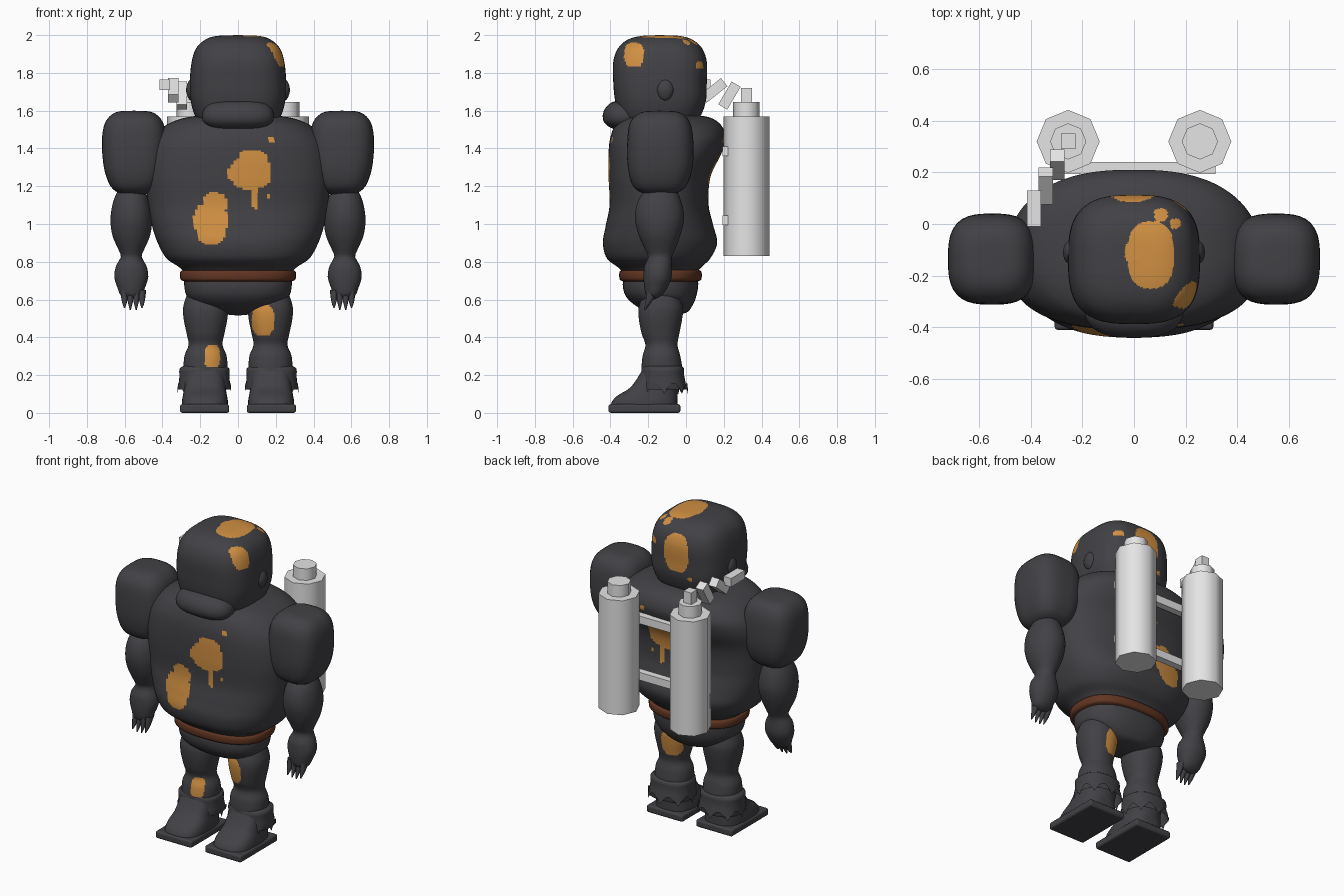
import bpy, bmesh, math
from mathutils import Vector

if "Cube" in bpy.data.objects:
    bpy.data.objects.remove(bpy.data.objects["Cube"], do_unlink=True)


def material(name, colour):
    mat = bpy.data.materials.new(name)
    mat.use_nodes = True
    mat.diffuse_color = (*colour, 1)
    mat.node_tree.nodes["Principled BSDF"].inputs["Base Color"].default_value = (*colour, 1)
    return mat


CHARCOAL = material("charcoal", (0.054, 0.052, 0.059))
ORANGE = material("orange_patch", (0.64, 0.28, 0.055))
BROWN = material("brown_leather", (0.12, 0.036, 0.016))
STEEL = material("pale_steel", (0.78, 0.78, 0.78))


def finish(obj, name, mat, angle):
    obj.name = name
    obj.data.name = name
    obj.data.materials.append(mat)
    bpy.ops.object.select_all(action='DESELECT')
    obj.select_set(True)
    bpy.context.view_layer.objects.active = obj
    bpy.ops.object.shade_smooth_by_angle(angle=math.radians(angle))
    return obj


def smooth_rings(rings, step):
    """Resample (z, half width, front y, back y) rings along a smooth curve."""
    pts = [Vector(r) for r in rings]
    t = [0.0]
    for a, b in zip(pts, pts[1:]):
        t.append(t[-1] + (b - a).length)
    last = len(pts) - 1
    tan = []
    for i in range(len(pts)):
        a, b = max(i - 1, 0), min(i + 1, last)
        tan.append((pts[b] - pts[a]) / (t[b] - t[a]))
    out = []
    for i in range(last):
        span = t[i + 1] - t[i]
        count = max(2, math.ceil(span / step))
        for k in range(count):
            u = k / count
            h = u * u * (3 - 2 * u)
            out.append(pts[i] * (1 - h) + pts[i + 1] * h
                       + tan[i] * span * u * (1 - u) ** 2
                       - tan[i + 1] * span * u * u * (1 - u))
    return out + [pts[-1]]


def loft(name, rings, cx=0.0, power=2.5, segs=48, step=0.03, mat=CHARCOAL,
         patches=(), ragged=0.0):
    bm = bmesh.new()
    rows = []
    for n, (z, rx, y0, y1) in enumerate(smooth_rings(rings, step)):
        rx, ry, cy = max(rx, 0), max((y1 - y0) / 2, 0), (y0 + y1) / 2
        row = []
        for i in range(segs):
            a = math.tau * i / segs
            c, s = math.cos(a), math.sin(a)
            k = (abs(c) ** power + abs(s) ** power) ** (-1 / power)
            lift = ragged * abs(math.sin(a * 4)) if n == 0 else 0
            row.append(bm.verts.new((cx + rx * c * k, cy + ry * s * k, z + lift)))
        rows.append(row)
    for a, b in zip(rows, rows[1:]):
        for i in range(segs):
            j = (i + 1) % segs
            bm.faces.new((a[i], a[j], b[j], b[i]))
    bmesh.ops.remove_doubles(bm, verts=bm.verts, dist=0.0002)
    bmesh.ops.recalc_face_normals(bm, faces=bm.faces)
    # Worn patches: rounded spots projected along one axis (side 0 = both ways)
    bm.normal_update()
    for f in bm.faces:
        p = f.calc_center_median()
        for axis, side, u, v, ru, rv in patches:
            facing = f.normal[axis] * side if side else abs(f.normal[axis])
            pu, pv = [p[k] for k in range(3) if k != axis]
            if facing > 0.1 and abs((pu - u) / ru) ** 2.6 + abs((pv - v) / rv) ** 2.6 < 1:
                f.material_index = 1
    mesh = bpy.data.meshes.new(name)
    bm.to_mesh(mesh)
    bm.free()
    obj = bpy.data.objects.new(name, mesh)
    bpy.context.collection.objects.link(obj)
    finish(obj, name, mat, 60)
    if patches:
        mesh.materials.append(ORANGE)
    return obj


def box(name, centre, size, mat, tilt=0.0, bevel=0.0):
    bpy.ops.mesh.primitive_cube_add(size=1, location=centre, rotation=(tilt, 0, 0))
    obj = bpy.context.object
    obj.scale = size
    bpy.ops.object.transform_apply(location=False, rotation=False, scale=True)
    if bevel:
        mod = obj.modifiers.new("rounded", 'BEVEL')
        mod.width, mod.segments = bevel, 3
    return finish(obj, name, mat, 40)


def cylinder(name, x, y, z0, z1, radius):
    bpy.ops.mesh.primitive_cylinder_add(vertices=8, radius=radius, depth=z1 - z0,
                                        location=(x, y, (z0 + z1) / 2))
    return finish(bpy.context.object, name, STEEL, 50)


X, Y, Z = range(3)

# Torso with paint splashes showing front and back
loft("torso", [(.73, .27, -.32, .05), (.77, .31, -.36, .08), (.82, .38, -.42, .13),
               (.9, .425, -.44, .165), (.99, .455, -.425, .145), (1.1, .475, -.405, .12),
               (1.25, .49, -.41, .13), (1.38, .485, -.41, .19), (1.46, .45, -.4, .21),
               (1.53, .37, -.37, .18), (1.57, .24, -.3, .1), (1.58, 0, -.13, -.13)],
     segs=190, step=0.012,
     patches=[(Y, 0, .07, 1.27, .11, .085), (Y, 0, .075, 1.34, .075, .055),
              (Y, 0, -.03, 1.265, .035, .03), (Y, 0, .092, 1.15, .02, .07),
              (Y, 0, .175, 1.445, .02, .016), (Y, 0, .16, 1.145, .014, .014),
              (Y, 0, -.145, 1.02, .09, .09), (Y, 0, -.125, 1.1, .065, .065),
              (Y, 0, -.14, .95, .07, .06)])

# Head, muzzle and ears
loft("head", [(1.48, 0, -.15, -.15), (1.5, .15, -.3, 0), (1.56, .22, -.35, .07),
              (1.65, .25, -.375, .105), (1.75, .255, -.385, .11), (1.86, .245, -.385, .11),
              (1.93, .222, -.36, .085), (1.975, .175, -.31, .035),
              (1.995, .115, -.24, -.03), (2, 0, -.14, -.14)],
     power=3, segs=160, step=0.01,
     patches=[(Z, 1, .065, -.12, .09, .13), (Z, 1, -.01, -.11, .025, .04),
              (Z, 1, .105, .035, .026, .026), (Z, 1, .16, 0, .02, .02),
              (X, 1, -.275, 1.895, .052, .066), (Y, 1, -.005, 1.81, .085, .12),
              (Y, 1, -.1, 1.66, .014, .014), (Y, 1, .18, 1.84, .025, .02)])
loft("muzzle", [(1.495, 0, -.33, -.33), (1.51, .14, -.4, -.26), (1.55, .188, -.44, -.22),
                (1.6, .185, -.435, -.22), (1.64, .14, -.4, -.25), (1.655, 0, -.34, -.34)])

# Pelvis and belt
loft("pelvis", [(.515, 0, -.1, -.1), (.53, .12, -.19, 0), (.57, .22, -.27, .035),
                (.62, .272, -.32, .055), (.68, .285, -.335, .065), (.76, .28, -.32, .06)],
     power=2.4)
loft("belt", [(.695, .28, -.33, .06), (.705, .303, -.35, .08), (.73, .308, -.354, .084),
              (.75, .303, -.35, .08), (.76, .28, -.33, .06)], step=.01, mat=BROWN)

for side, word in ((1, "left"), (-1, "right")):
    loft(word + "_ear", [(1.65, 0, -.11, -.11), (1.67, .018, -.14, -.08), (1.71, .028, -.155, -.065),
                         (1.75, .018, -.14, -.08), (1.77, 0, -.11, -.11)],
         cx=side * .247, power=2, segs=20, step=.01)

    # Arm
    loft(word + "_shoulder", [(1.15, 0, -.14, -.14), (1.16, .07, -.22, -.06), (1.2, .125, -.28, 0),
                              (1.3, .16, -.308, .035), (1.45, .17, -.31, .038),
                              (1.54, .152, -.295, .02), (1.59, .1, -.24, -.03),
                              (1.6, 0, -.14, -.14)], cx=side * .55, power=3)
    loft(word + "_arm", [(.6, 0, -.17, -.17), (.62, .055, -.21, -.13), (.66, .072, -.22, -.1),
                         (.72, .09, -.225, -.075), (.78, .08, -.22, -.075), (.825, .055, -.2, -.075),
                         (.86, .066, -.215, -.06), (.94, .1, -.25, -.03), (1.03, .11, -.27, -.01),
                         (1.12, .095, -.255, -.025), (1.2, .06, -.2, -.06)],
         cx=side * .565, power=2.1)
    for n in range(4):
        loft(f"{word}_finger_{n + 1}", [(.545 + .01 * (n in (0, 3)), .003, -.222, -.212),
                                        (.59, .014, -.215, -.18), (.65, .022, -.21, -.14)],
             cx=side * (.508 + n * .031), power=2, segs=10)

    # Leg, ragged cuff, foot and sole
    if side > 0:
        worn = [(Y, 0, .133, .49, .06, .082)]
    else:
        worn = [(Y, -1, -.137, .3, .042, .062)]
    loft(word + "_leg", [(.1, .1, -.22, -.04), (.22, .115, -.235, -.02), (.3, .112, -.23, -.03),
                         (.36, .09, -.215, -.045), (.42, .1, -.235, -.035), (.5, .116, -.25, -.02),
                         (.56, .118, -.25, -.015), (.65, .09, -.22, -.04)],
         cx=side * .172, power=2.2, segs=90, step=.012, patches=worn)
    loft(word + "_cuff", [(.1, .142, -.24, .01), (.15, .136, -.24, 0), (.2, .132, -.235, -.01),
                          (.235, .132, -.235, -.01), (.25, .105, -.22, -.03)],
         cx=side * .178, power=2.4, segs=64, ragged=.06)
    loft(word + "_foot", [(.03, .122, -.4, -.045), (.06, .122, -.392, -.045), (.09, .117, -.365, -.045),
                          (.13, .11, -.3, -.045), (.18, .105, -.26, -.045), (.25, .09, -.22, -.05)],
         cx=side * .175, power=3)
    box(word + "_sole", (side * .177, -.22, .023), (.26, .38, .046), CHARCOAL, bevel=.012)

    # Back tank
    cylinder(word + "_tank", side * .255, .32, .83, 1.57, .122)
    cylinder(word + "_tank_cap", side * .255, .32, 1.57, 1.645, .07)

# Rack bars joining the tanks
for name, z in (("upper_rack_bar", 1.385), ("lower_rack_bar", 1.02)):
    box(name, (0, .217, z), (.63, .045, .05), STEEL)

# Stepped hose from the right tank towards the face
box("tank_valve", (-.255, .32, 1.68), (.055, .06, .08), STEEL)
for n, (y, z, tilt) in enumerate(((.23, 1.68, 1.04), (.147, 1.707, .67), (.06, 1.738, 0))):
    box(f"hose_link_{n + 1}", (-.297 - n * .045, y, z), (.055, .14, .055), STEEL, tilt=tilt)
